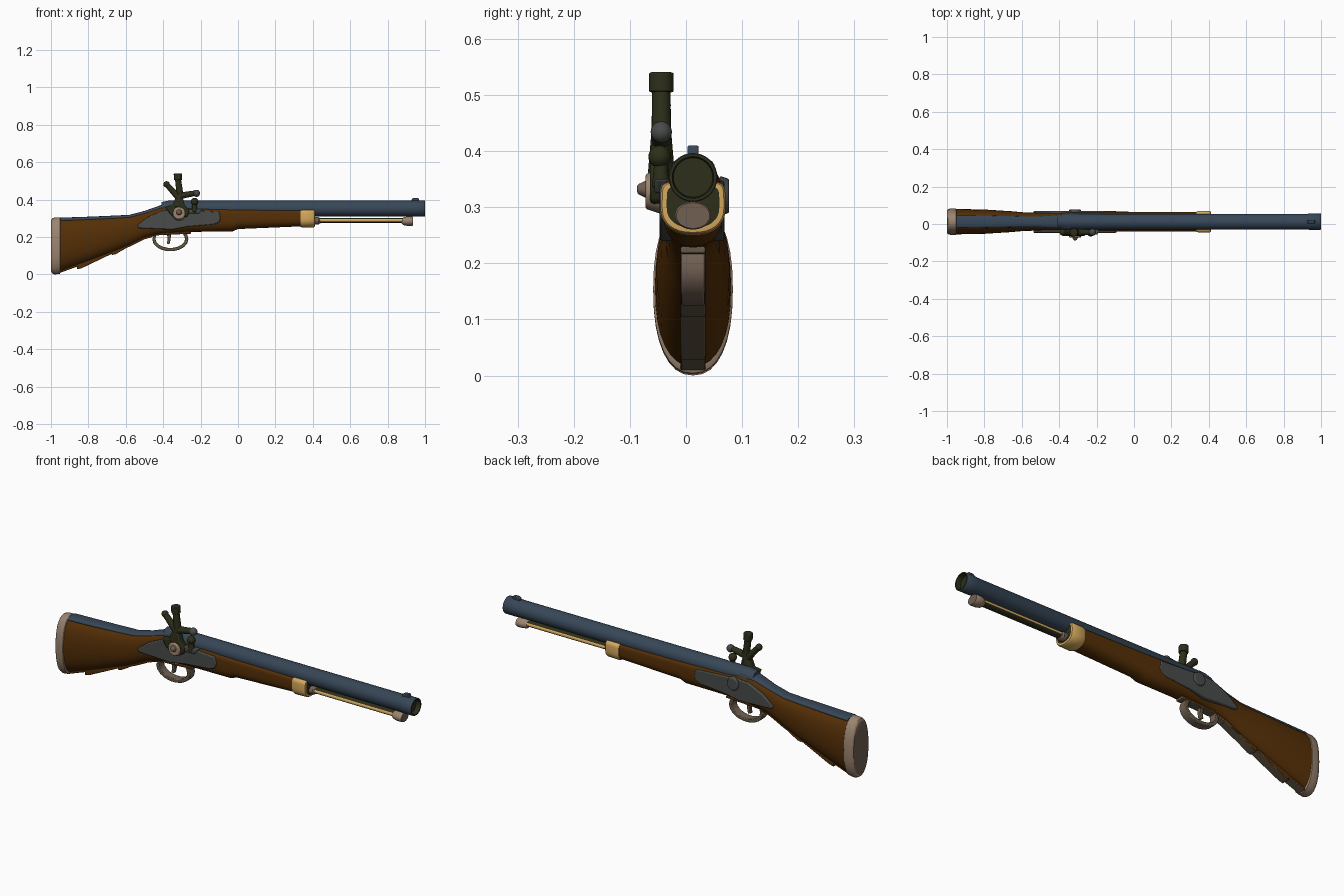
import bpy, bmesh, math
from mathutils import Vector

if "Cube" in bpy.data.objects:
    bpy.data.objects.remove(bpy.data.objects["Cube"])

CY = 0.0125  # centre line of the gun in y


def material(name, r, g, b):
    m = bpy.data.materials.new(name)
    m.diffuse_color = (r, g, b, 1)
    m.use_nodes = True
    m.node_tree.nodes["Principled BSDF"].inputs["Base Color"].default_value = m.diffuse_color
    return m


WOOD = material("walnut wood", 0.090, 0.028, 0.002)
BLUE = material("blued steel", 0.038, 0.062, 0.094)
TAN = material("pale brass", 0.33, 0.23, 0.16)
GOLD = material("gold brass", 0.66, 0.39, 0.11)
DARK = material("dark olive iron", 0.026, 0.028, 0.010)
GREY = material("grey steel", 0.066, 0.072, 0.068)
BRONZE = material("dull bronze", 0.125, 0.100, 0.060)
BROWN = material("tarnished brass", 0.165, 0.115, 0.085)


def finish(name, bm, mats, bevel=0, rule=None):
    bmesh.ops.recalc_face_normals(bm, faces=bm.faces)
    if rule:
        bm.normal_update()
        for f in bm.faces:
            f.material_index = int(rule(f))
    me = bpy.data.meshes.new(name)
    bm.to_mesh(me)
    bm.free()
    ob = bpy.data.objects.new(name, me)
    bpy.context.collection.objects.link(ob)
    for m in mats:
        me.materials.append(m)
    if bevel:
        b = ob.modifiers.new("bevel", 'BEVEL')
        b.width, b.segments = bevel, 2
    bpy.ops.object.select_all(action='DESELECT')
    bpy.context.view_layer.objects.active = ob
    ob.select_set(True)
    bpy.ops.object.shade_smooth_by_angle(angle=math.radians(38))
    return ob


def skin(name, rings, mats, rule=None):
    bm = bmesh.new()
    vs = [[bm.verts.new(p) for p in r] for r in rings]
    n = len(vs[0])
    for a, b in zip(vs, vs[1:]):
        for i in range(n):
            bm.faces.new((a[i], a[(i + 1) % n], b[(i + 1) % n], b[i]))
    bm.faces.new(vs[0])
    bm.faces.new(vs[-1])
    return finish(name, bm, mats, 0, rule)


def loft(name, sections, mats, rule=None, n=32):
    # sections: x, top z, bottom z, half width, squareness of upper half
    rings = []
    for x, zt, zb, w, e in sections:
        zc, h, ring = (zt + zb) / 2, (zt - zb) / 2, []
        for i in range(n):
            c, s = math.cos(math.tau * i / n), math.sin(math.tau * i / n)
            k = 2 / (e if s >= 0 else 2.3)
            ring.append((x, CY + w * math.copysign(abs(c) ** k, c),
                         zc + h * math.copysign(abs(s) ** k, s)))
        rings.append(ring)
    return skin(name, rings, mats, rule)


def lathe_x(name, profile, z, mats, rule=None, wide=1, n=32):
    rings = [[(x, CY + r * wide * math.cos(math.tau * i / n), z + r * math.sin(math.tau * i / n))
              for i in range(n)] for x, r in profile]
    return skin(name, rings, mats, rule)


def prism(name, pts, y0, y1, mats, bevel=0.004):
    # a second material goes on the two flat sides
    bm = bmesh.new()
    a = [bm.verts.new((x, y0, z)) for x, z in pts]
    b = [bm.verts.new((x, y1, z)) for x, z in pts]
    n = len(pts)
    for i in range(n):
        bm.faces.new((a[i], a[(i + 1) % n], b[(i + 1) % n], b[i]))
    bm.faces.new(a)
    bm.faces.new(b)
    rule = (lambda f: abs(f.normal.y) > 0.7) if len(mats) > 1 else None
    return finish(name, bm, mats, bevel, rule)


def ribbon(name, pts, t, half, mats, bevel=0.003):
    ps, left, right = [Vector(p) for p in pts], [], []
    for i, p in enumerate(ps):
        d = (ps[min(i + 1, len(ps) - 1)] - ps[max(i - 1, 0)]).normalized()
        nrm = Vector((-d.y, d.x)) * t / 2
        left.append(p + nrm)
        right.append(p - nrm)
    return prism(name, left + right[::-1], CY - half, CY + half, mats, bevel)


def rod(name, p, q, r1, r2, mat, n=20):
    p, q = Vector(p), Vector(q)
    d = q - p
    bm = bmesh.new()
    bmesh.ops.create_cone(bm, cap_ends=True, segments=n, radius1=r1, radius2=r2, depth=d.length)
    rot = d.to_track_quat('Z', 'Y').to_matrix().to_4x4()
    bmesh.ops.transform(bm, matrix=rot, verts=bm.verts)
    bmesh.ops.translate(bm, vec=(p + q) / 2, verts=bm.verts)
    return finish(name, bm, [mat], 0.003)


def ball(name, c, r, mat):
    bm = bmesh.new()
    bmesh.ops.create_uvsphere(bm, u_segments=20, v_segments=12, radius=r)
    bmesh.ops.translate(bm, vec=c, verts=bm.verts)
    return finish(name, bm, [mat])


# Wooden stock from butt to fore end
loft("stock", [
    (-0.96, .300, .012, .068, 2.3), (-0.80, .305, .070, .065, 2.3),
    (-0.66, .311, .122, .056, 2.3), (-0.58, .315, .155, .049, 2.4),
    (-0.50, .335, .195, .048, 2.6), (-0.42, .362, .215, .050, 3),
    (-0.36, .370, .222, .052, 4), (-0.26, .355, .228, .053, 6),
    (-0.03, .348, .230, .053, 6), (0.00, .347, .243, .052, 6),
    (0.35, .343, .258, .052, 6)], [WOOD])
# Butt plate and fore-end band
loft("butt_plate", [
    (-1.0, .290, .018, .060, 2.3), (-0.994, .300, .006, .067, 2.3),
    (-0.98, .305, .000, .071, 2.3), (-0.952, .306, .004, .071, 2.3),
    (-0.948, .300, .012, .066, 2.3)], [TAN, BROWN], lambda f: f.normal.x < -0.95)
loft("fore_band", [
    (0.335, .343, .255, .054, 6), (0.345, .346, .250, .058, 6),
    (0.405, .346, .252, .058, 6), (0.41, .344, .255, .055, 6), (0.411, .338, .263, .047, 6)],
    [GOLD, DARK], lambda f: f.normal.x > 0.95 and len(f.verts) > 4)

# Barrel with open muzzle, sight and the tang along the top of the stock
def barrel_colour(f):
    c = f.calc_center_median()
    if c.x < 0.9:
        return 0
    r = math.hypot(c.y - CY, c.z - .353)
    return 1 if r < .0415 else 0


lathe_x("barrel", [
    (-0.41, .034), (-0.37, .042), (0.93, .042), (0.938, .0435), (0.998, .0435),
    (1.0, .042), (1.0, .037), (0.975, .035)], .353, [BLUE, DARK], barrel_colour)
prism("front_sight", [(0.925, .385), (0.93, .405), (0.94, .410), (0.965, .410), (0.97, .385)],
      CY - .010, CY + .010, [BLUE], .003)
loft("top_tang", [
    (-0.95, .304, .280, .034, 2.6), (-0.80, .309, .285, .033, 2.6),
    (-0.66, .315, .290, .030, 2.6), (-0.58, .319, .295, .028, 2.6),
    (-0.50, .340, .310, .029, 2.6), (-0.42, .368, .335, .034, 2.6),
    (-0.37, .388, .345, .039, 2.6), (-0.34, .390, .345, .039, 2.6)], [BLUE], None, 24)

# Ramrod (gold sides, dark above and below) and its tip
lathe_x("ramrod", [(0.40, .014), (0.90, .014)], .289, [GOLD, DARK],
        lambda f: abs(f.normal.z) > 0.75 or f.normal.z < -0.3, 1.5, 20)
lathe_x("ramrod_collar", [(0.40, .020), (0.43, .020), (0.44, .013)], .287, [BROWN], None, 1.4, 20)
lathe_x("ramrod_tip", [(0.875, .013), (0.885, .021), (0.905, .025), (0.930, .025), (0.936, .023)],
        .285, [TAN, BROWN], lambda f: f.normal.x > 0.95, 1.3, 24)

# Strap under the butt, with its two stepped plates
ribbon("belly_strap", [(-0.955, .014), (-0.80, .070), (-0.66, .122), (-0.58, .155),
                       (-0.50, .195), (-0.44, .215), (-0.25, .224)], .012, .022, [BRONZE, WOOD])
prism("rear_belly_plate", [(-0.86, .028), (-0.835, .034), (-0.68, .108), (-0.68, .13), (-0.86, .06)],
      CY - .022, CY + .022, [BRONZE, WOOD], .002)
prism("front_belly_plate", [(-0.675, .104), (-0.655, .108), (-0.59, .146), (-0.59, .17), (-0.675, .13)],
      CY - .022, CY + .022, [BRONZE, WOOD], .002)

# Trigger guard (pale band, darker edges) and trigger
arc = [(-0.362 + .088 * math.cos(math.radians(a)), .190 + .057 * math.sin(math.radians(a)))
       for a in range(160, 381, 20)]
ribbon("trigger_guard", [(-0.50, .197), (-0.465, .208)] + arc + [(-0.29, .226)],
       .018, .021, [BROWN, BRONZE])
prism("trigger", [(-0.382, .23), (-0.358, .23), (-0.360, .19), (-0.366, .163), (-0.38, .165),
                  (-0.376, .19)], CY - .010, CY + .010, [BRONZE], .003)

# Lock plates on both sides
plate = [(-0.54, .262), (-0.48, .308), (-0.40, .345), (-0.34, .350), (-0.10, .336), (-0.093, .30),
         (-0.10, .280), (-0.13, .267), (-0.27, .255), (-0.35, .240), (-0.53, .247)]
prism("lock_plate", plate, -0.047, -0.015, [GREY], .005)
prism("side_plate", plate, 0.04, 0.069, [GREY], .005)
rod("side_boss", (-0.315, .060, .32), (-0.315, .077, .32), .036, .030, GREY)

# Hammer: pivot, neck, jaws and jaw screw
HY = -0.044
prism("hammer_body", [(-0.39, .365), (-0.35, .37), (-0.335, .41), (-0.295, .41), (-0.285, .37),
                      (-0.26, .34), (-0.27, .310), (-0.33, .295), (-0.365, .325)],
      -0.064, -0.03, [DARK], .006)
rod("hammer_pivot", (-0.315, -.045, .328), (-0.315, -.072, .328), .040, .031, TAN, 28)
rod("hammer_screw", (-0.315, -.07, .332), (-0.315, -.087, .332), .016, .008, BROWN)
rod("hammer_neck", (-0.325, HY, .36), (-0.310, HY, .43), .024, .018, DARK)
rod("hammer_spur", (-0.312, HY, .405), (-0.382, HY, .482), .018, .014, DARK)
ball("spur_end", (-0.382, HY, .482), .017, DARK)
rod("jaw_screw", (-0.308, HY, .41), (-0.322, HY, .52), .018, .016, DARK)
rod("jaw_screw_head", (-0.320, HY, .505), (-0.322, HY, .540), .022, .022, DARK)
rod("lower_jaw", (-0.315, HY, .420), (-0.222, HY, .436), .018, .014, DARK)
ball("jaw_end", (-0.222, HY, .434), .019, GREY)

# Flash pan beside the breech
ball("pan_knob", (-0.232, -.047, .390), .020, DARK)
rod("pan_stem", (-0.232, -.045, .335), (-0.232, -.045, .385), .016, .011, DARK)
prism("flash_pan", [(-0.29, .35), (-0.27, .325), (-0.21, .325), (-0.19, .35)],
      -0.056, -0.02, [GREY])
